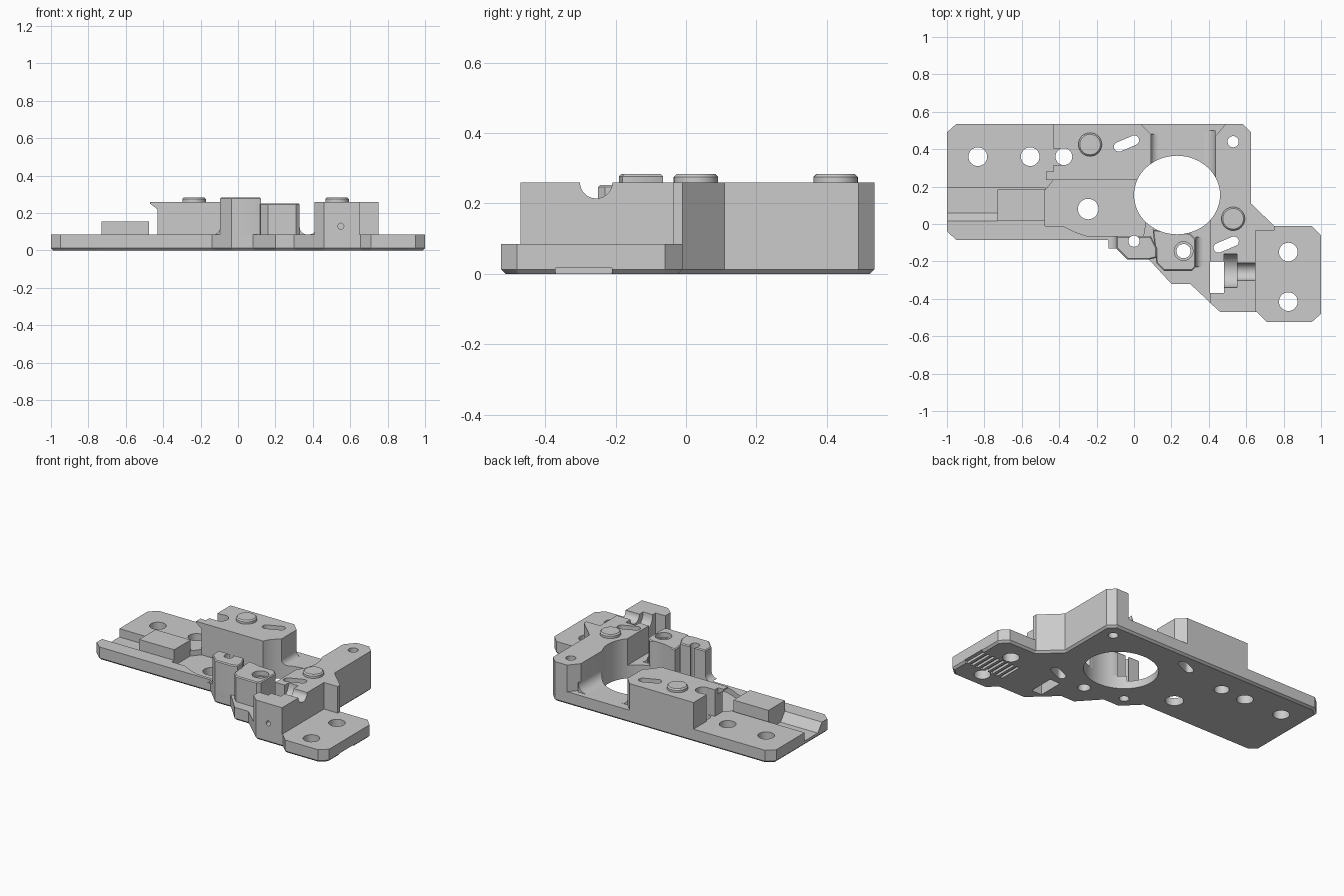
import bpy, bmesh, math
from mathutils import Matrix, Vector

old = bpy.data.objects.get("Cube")
if old:
    bpy.data.objects.remove(old)

grey = bpy.data.materials.new("light grey plastic")
grey.use_nodes = True
grey.diffuse_color = (0.6, 0.6, 0.6, 1)
grey.node_tree.nodes["Principled BSDF"].inputs["Base Color"].default_value = (0.6, 0.6, 0.6, 1)

PLATE = 0.085
TOP = 0.26
parts, cutters = [], []


def prism(name, pts, z0, z1, frame=None, chamfer_low=0, chamfer_high=0, group=parts):
    """Extrude a 2D outline between two heights, optionally in another frame."""
    bm = bmesh.new()
    face = bm.faces.new([bm.verts.new((x, y, z0)) for x, y in pts])
    ext = bmesh.ops.extrude_face_region(bm, geom=[face])
    high = [v for v in ext["geom"] if isinstance(v, bmesh.types.BMVert)]
    for v in high:
        v.co.z = z1
    bmesh.ops.recalc_face_normals(bm, faces=bm.faces)
    for z, size in ((z0, chamfer_low), (z1, chamfer_high)):
        if size:
            rim = [e for e in bm.edges if all(abs(v.co.z - z) < 1e-5 for v in e.verts)]
            bmesh.ops.bevel(bm, geom=rim, offset=size, segments=1, affect='EDGES')
    if frame:
        bm.transform(frame)
    bmesh.ops.recalc_face_normals(bm, faces=bm.faces)
    mesh = bpy.data.meshes.new(name)
    bm.to_mesh(mesh)
    bm.free()
    mesh.materials.append(grey)
    obj = bpy.data.objects.new(name, mesh)
    bpy.context.scene.collection.objects.link(obj)
    group.append(obj)
    return obj


def rect(x0, x1, y0, y1):
    return [(x0, y0), (x1, y0), (x1, y1), (x0, y1)]


def oval(x, y, rx, ry=None, n=32):
    ry = ry or rx
    return [(x + rx * math.cos(math.tau * i / n), y + ry * math.sin(math.tau * i / n)) for i in range(n)]


def slot(x, y, half, r, angle, n=10):
    """Round-ended slot outline."""
    d = Vector((math.cos(angle), math.sin(angle))) * half
    pts = []
    for sign, start in ((1, angle - math.pi / 2), (-1, angle + math.pi / 2)):
        for i in range(n + 1):
            a = start + math.pi * i / n
            pts.append((x + sign * d.x + r * math.cos(a), y + sign * d.y + r * math.sin(a)))
    return pts


def cut(name, pts, z0=-0.1, z1=0.5, frame=None):
    obj = prism(name, pts, z0, z1, frame, group=cutters)
    obj.hide_render = True
    return obj


def axes(u, v, w, origin=(0, 0, 0)):
    m = Matrix((u, v, w)).transposed().to_4x4()
    m.translation = origin
    return m


ALONG_X = axes((0, 1, 0), (0, 0, 1), (1, 0, 0))
ALONG_Y = axes((1, 0, 0), (0, 0, 1), (0, 1, 0))


def fillet(name, start, end, side, r):
    """Concave fillet where a wall meets the plate; side points away from the wall."""
    p, q = Vector((*start, PLATE)), Vector((*end, PLATE))
    pts = [(0, 0)] + [(r - r * math.sin(a), r - r * math.cos(a))
                      for a in [math.pi / 2 * i / 8 for i in range(9)]]
    d = (q - p).normalized()
    out = d.cross(Vector((0, 0, 1))) * side
    prism(name, pts, 0, (q - p).length, axes(out, (0, 0, 1), d, p))


# Base plate with chamfered underside
prism("base_plate", [
    (-1, 0.49), (-0.95, 0.535), (0.58, 0.535), (0.625, 0.49), (0.625, 0.11), (0.75, -0.01),
    (0.95, -0.01), (1, -0.06), (1, -0.48), (0.95, -0.525), (0.71, -0.525), (0.655, -0.47),
    (0.46, -0.47), (0.3, -0.32), (0.2, -0.32), (0.08, -0.19), (-0.035, -0.19),
    (-0.14, -0.085), (-0.95, -0.085), (-1, -0.04)], 0, PLATE, chamfer_low=0.013)

# Raised blocks
prism("rear_block", [(-0.43, 0.535), (0.035, 0.535), (0.09, 0.48), (0.09, 0.235), (-0.43, 0.235)],
      PLATE, TOP)
prism("rear_block_lip", [(-0.43, 0.22), (-0.47, 0.25), (-0.47, TOP), (-0.43, TOP)],
      0.235, 0.28, ALONG_Y)
prism("side_block", [
    (0.49, 0.535), (0.58, 0.535), (0.625, 0.49), (0.625, 0.11), (0.75, -0.01), (0.75, -0.035),
    (0.65, -0.035), (0.65, -0.47), (0.46, -0.47), (0.41, -0.425), (0.41, 0.07), (0.435, 0.1),
    (0.435, 0.47)], PLATE, TOP)
prism("centre_block", [
    (0.1, -0.03), (0.12, -0.21), (0.16, -0.25), (0.31, -0.25), (0.33, -0.23), (0.33, -0.08),
    (0.3, -0.05)], PLATE, 0.252, chamfer_high=0.006)
prism("front_post", [
    (-0.095, -0.065), (-0.095, -0.13), (-0.035, -0.19), (0.08, -0.19), (0.122, -0.18),
    (0.122, -0.13), (0.09, -0.065)], PLATE, 0.283, chamfer_high=0.006)
prism("end_box", rect(-0.73, -0.475, 0.015, 0.185), 0.03, 0.155)

# Concave fillets at the wall feet
fillet("rear_block_fillet", (0.09, 0.48), (0.09, 0.235), -1, 0.04)
fillet("side_block_fillet", (0.435, 0.5), (0.435, 0.1), 1, 0.06)
fillet("centre_block_fillet", (0.33, -0.23), (0.33, -0.07), 1, 0.04)
fillet("front_post_fillet", (-0.095, -0.13), (-0.095, -0.065), -1, 0.04)

# Large opening and through holes
cut("main_opening", oval(0.23, 0.155, 0.23, 0.21, 64))
for x, y, r in [(-0.835, 0.36, 0.05), (-0.555, 0.36, 0.05), (-0.375, 0.36, 0.045),
                (-0.245, 0.08, 0.055), (0.825, -0.15, 0.05), (0.825, -0.415, 0.05),
                (0.53, 0.44, 0.03), (0, -0.092, 0.03), (0.265, -0.145, 0.038)]:
    cut("round_hole", oval(x, y, r))
cut("counterbore", oval(0.265, -0.145, 0.05), 0.22)
for x, y in [(-0.04, 0.43), (0.493, -0.11)]:
    cut("slanted_slot", slot(x, y, 0.045, 0.026, 0.4))

# Sunken pocket and end channel
cut("pocket", [(-0.475, -0.01), (-0.38, -0.01), (-0.31, -0.045), (-0.25, -0.065), (0.05, -0.065),
               (0.1, 0.235), (-0.43, 0.235), (-0.475, 0.18)], 0.05, 0.24)
channel = cut("channel", [(0.06, 0.03), (0.195, 0.03), (0.195, 0.1), (0.003, 0.1)],
              -1.1, -0.475, ALONG_X)
cut("rear_notch", rect(-0.5, -0.385, 0.315, 0.4), PLATE)

# Nut trap, screw groove and adjusting holes
cut("trap_window", rect(0.405, 0.48, -0.37, -0.2))
cut("nut_trap", oval(-0.25, TOP, 0.09), 0.48, 0.55, ALONG_X)
cut("screw_groove", oval(-0.255, TOP, 0.046), 0.54, 0.7, ALONG_X)
cut("set_screw_hole", oval(0.55, 0.13, 0.016, n=16), -0.6, -0.36, ALONG_Y)
box_hole = cut("box_hole", oval(0.1, 0.095, 0.038), -0.8, -0.4, ALONG_X)

# Engraved arrows on the front edge and grip grooves underneath
for i in range(3):
    x = -0.91 + 0.078 * i
    cut("arrow", [(x, 0.02), (x + 0.025, 0.02), (x + 0.06, 0.047), (x + 0.025, 0.074),
                  (x, 0.074), (x + 0.035, 0.047)], -0.1, -0.073, ALONG_Y)
for i in range(8):
    x = 0.985 - 0.038 * i
    cut("grip_groove", rect(x - 0.01, x + (0.03 if i == 0 else 0.01), -0.37, -0.21), -0.1, 0.016)


def bounds(obj):
    cs = [v.co for v in obj.data.vertices]
    return [(min(c[i] for c in cs), max(c[i] for c in cs)) for i in range(3)]


# Apply every cutter to the parts it meets
for part in parts:
    box = bounds(part)
    for c in cutters:
        if part.name == "end_box" and c is not box_hole:
            continue
        if part.name != "end_box" and c is box_hole:
            continue
        if all(a0 < b1 and b0 < a1 for (a0, a1), (b0, b1) in zip(box, bounds(c))):
            mod = part.modifiers.new("cut", 'BOOLEAN')
            mod.object = c
            mod.solver = 'EXACT'
    bpy.context.view_layer.update()
    done = bpy.data.meshes.new_from_object(part.evaluated_get(bpy.context.evaluated_depsgraph_get()))
    part.modifiers.clear()
    part.data = done
for c in cutters:
    bpy.data.objects.remove(c)

# Locating pegs
for x, y in [(-0.235, 0.425), (0.53, 0.028)]:
    prism("locating_peg", oval(x, y, 0.063), TOP, 0.283, chamfer_high=0.008)

bpy.ops.object.select_all(action='DESELECT')
for part in parts:
    part.select_set(True)
bpy.context.view_layer.objects.active = parts[0]
bpy.ops.object.shade_smooth_by_angle(angle=math.radians(30))
